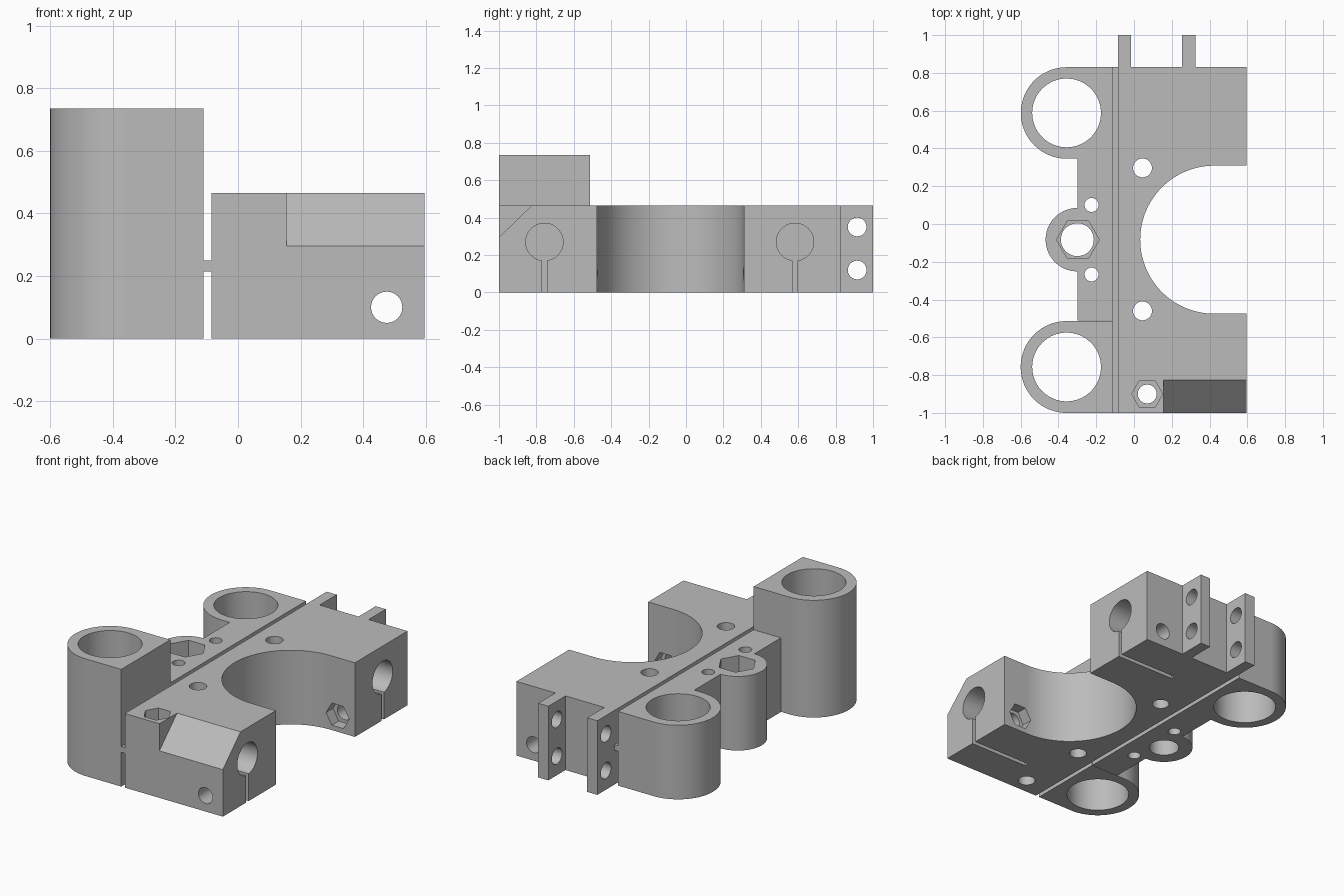
import bpy
import bmesh
from math import cos, sin, radians

cube = bpy.data.objects.get("Cube")
if cube:
    bpy.data.objects.remove(cube, do_unlink=True)

grey = bpy.data.materials.new("plain_grey")
grey.use_nodes = True
COLOUR = (0.5, 0.5, 0.5, 1)
grey.diffuse_color = COLOUR
grey.node_tree.nodes["Principled BSDF"].inputs["Base Color"].default_value = COLOUR

TOP = 0.465          # height of the main body
COLLAR_TOP = 0.735   # height of the tall collar
MID = -0.083         # y of the large recess and the nut boss


def arc(cx, cy, r, start, end, n=48):
    """Points along an arc, angles in degrees."""
    angles = [radians(start + (end - start) * i / n) for i in range(n + 1)]
    return [(cx + r * cos(a), cy + r * sin(a)) for a in angles]


def ring(cx, cy, r, n=64):
    return arc(cx, cy, r, 0, 360, n)[:-1]


def rect(u0, v0, u1, v1):
    return [(u0, v0), (u1, v0), (u1, v1), (u0, v1)]


def prism(name, outline, lo, hi, axis="z"):
    """Extrude an outline along an axis; the other two axes hold the outline."""
    place = {"x": lambda u, v, w: (w, u, v),
             "y": lambda u, v, w: (u, w, v),
             "z": lambda u, v, w: (u, v, w)}[axis]
    bm = bmesh.new()
    low, high = ([bm.verts.new(place(u, v, w)) for u, v in outline] for w in (lo, hi))
    bm.faces.new(low)
    bm.faces.new(high)
    for i in range(len(low)):
        j = (i + 1) % len(low)
        bm.faces.new((low[i], low[j], high[j], high[i]))
    bmesh.ops.recalc_face_normals(bm, faces=bm.faces)
    mesh = bpy.data.meshes.new(name)
    bm.to_mesh(mesh)
    bm.free()
    mesh.materials.append(grey)
    obj = bpy.data.objects.new(name, mesh)
    bpy.context.collection.objects.link(obj)
    return obj


def activate(obj):
    bpy.ops.object.select_all(action="DESELECT")
    obj.select_set(True)
    bpy.context.view_layer.objects.active = obj


def cut(target, outline, lo, hi, axis="z"):
    """Remove a prism from the target."""
    tool = prism("cutter", outline, lo, hi, axis)
    tool.hide_render = True
    activate(target)
    mod = target.modifiers.new("cut", "BOOLEAN")
    mod.operation = "DIFFERENCE"
    mod.solver = "EXACT"
    mod.object = tool
    bpy.ops.object.modifier_apply(modifier=mod.name)
    bpy.data.objects.remove(tool, do_unlink=True)


def finish(obj):
    activate(obj)
    bpy.ops.object.shade_smooth_by_angle(angle=radians(30))
    mod = obj.modifiers.new("even_normals", "WEIGHTED_NORMAL")
    mod.keep_sharp = True


# Clamp block with the large round recess and two rear tabs
outline = [(-0.085, -1), (0.595, -1), (0.595, MID - 0.392)]
outline += arc(0.425, MID, 0.392, 270, 90, 64)
outline += [(0.595, MID + 0.392), (0.595, 0.83),
            (0.325, 0.83), (0.325, 1), (0.255, 1), (0.255, 0.83),
            (-0.015, 0.83), (-0.015, 1), (-0.085, 1)]
clamp_block = prism("clamp_block", outline, 0, TOP)

# Sloped corner on the front edge
cut(clamp_block, [(-1.1, 0.198), (-0.825, TOP), (-0.825, 0.6), (-1.1, 0.6)], 0.155, 0.7, "x")

# Rod sockets with clamping slits, open to the left side
for y in (-0.757, 0.583):
    cut(clamp_block, ring(y, 0.27, 0.1), 0.19, 0.7, "x")
    cut(clamp_block, rect(y - 0.013, -0.1, y + 0.013, 0.2), 0.19, 0.7, "x")

# Clamp screw holes with nut recesses facing the round recess
cut(clamp_block, ring(0.475, 0.1, 0.05, 32), -1.1, 1.1, "y")
cut(clamp_block, ring(0.475, 0.1, 0.08, 6), MID - 0.46, MID + 0.46, "y")

# Tab holes
for z in (0.12, 0.35):
    cut(clamp_block, ring(0.915, z, 0.05, 32), -0.2, 0.5, "x")

# Vertical holes and the front nut recess
for x, y in ((0.045, 0.297), (0.045, -0.46), (0.07, -0.9)):
    cut(clamp_block, ring(x, y, 0.05, 32), -0.1, 0.6)
cut(clamp_block, ring(0.07, -0.9, 0.082, 6), TOP - 0.08, 0.6)

# Bracket with the rear collar and the nut boss
outline = [(-0.11, -0.512), (-0.11, 0.83)]
outline += arc(-0.357, 0.588, 0.242, 90, 270)
outline += [(-0.3, 0.346)]
outline += arc(-0.3, MID, 0.168, 90, 270)
outline += [(-0.3, -0.512)]
collar_bracket = prism("collar_bracket", outline, 0, TOP)
cut(collar_bracket, ring(-0.357, 0.588, 0.182), -0.1, 0.6)
cut(collar_bracket, ring(-0.3, MID, 0.087, 48), -0.1, 0.6)
cut(collar_bracket, ring(-0.297, MID, 0.113, 6), TOP - 0.15, 0.6)
for side in (-1, 1):
    cut(collar_bracket, ring(-0.225, MID + side * 0.184, 0.037, 32), -0.1, 0.6)

# Tall front collar
outline = [(-0.11, -1), (-0.11, -0.514)]
outline += arc(-0.357, -0.757, 0.243, 90, 270)
front_collar = prism("front_collar", outline, 0, COLLAR_TOP)
cut(front_collar, ring(-0.357, -0.757, 0.182), -0.1, 0.9)

# Thin web joining the two halves
flexure_web = prism("flexure_web", rect(-0.112, -1, -0.083, 0.83), 0.215, 0.25)

for part in (clamp_block, collar_bracket, front_collar, flexure_web):
    finish(part)
